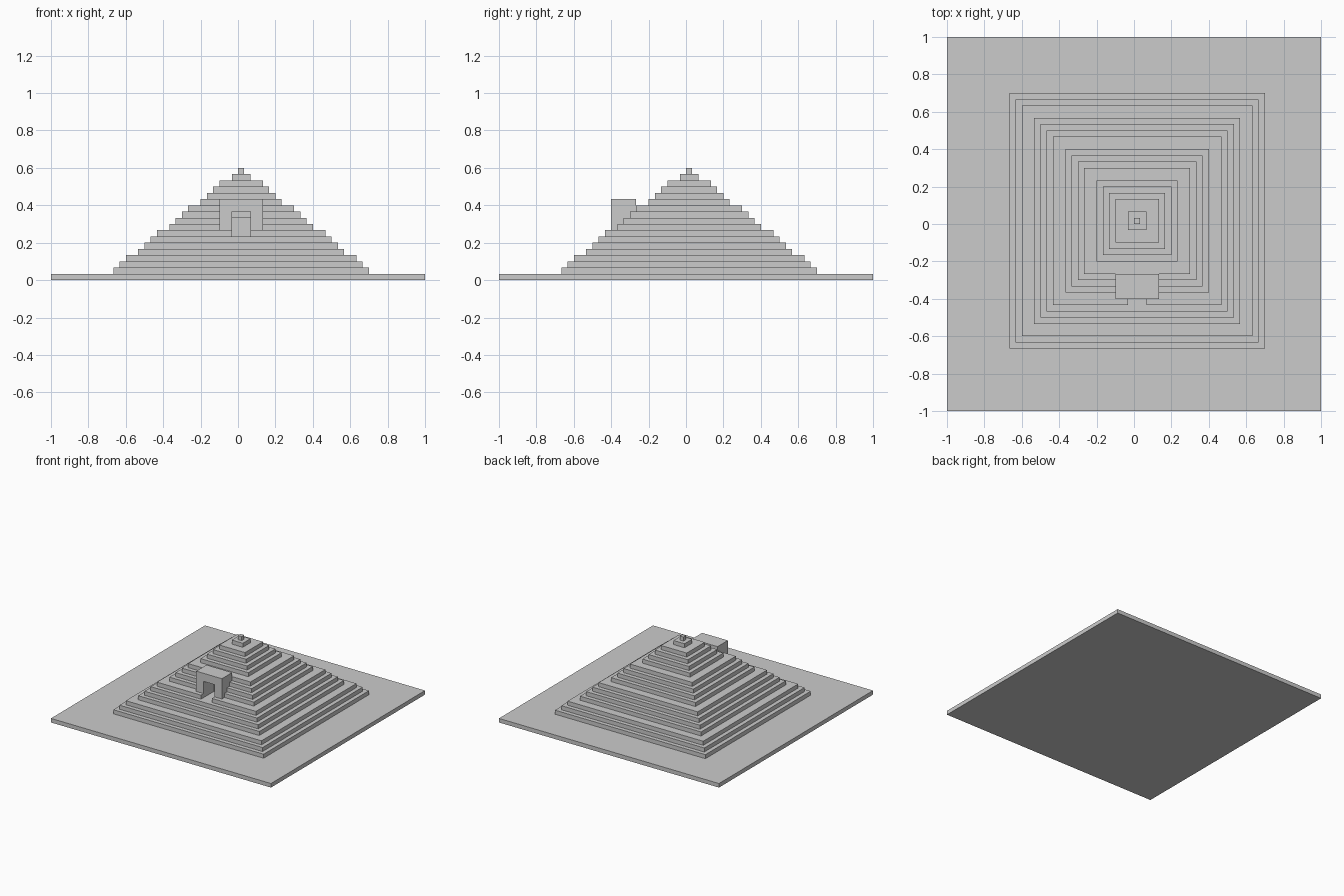
import bpy
from mathutils import Vector

if "Cube" in bpy.data.objects:
    bpy.data.objects.remove(bpy.data.objects["Cube"])

U = 1 / 30  # one block of the stepped grid


def box(name, lo, hi):
    """Box between two corners given in blocks."""
    lo, hi = Vector(lo) * U, Vector(hi) * U
    bpy.ops.mesh.primitive_cube_add(size=1, location=(lo + hi) / 2)
    ob = bpy.context.object
    ob.name = name
    ob.scale = hi - lo
    bpy.ops.object.transform_apply(location=False, rotation=False, scale=True)
    return ob


def carve(ob, cutter):
    mod = ob.modifiers.new("doorway", 'BOOLEAN')
    mod.operation = 'DIFFERENCE'
    mod.solver = 'EXACT'
    mod.object = cutter


def make_cutter(name, lo, hi):
    ob = box(name, lo, hi)
    ob.hide_render = True
    ob.display_type = 'WIRE'
    return ob


# Ground slab
box("base_slab", (-30, -30, 0), (30, 30, 1))

# Stepped tiers, one block high each, centred half a block off the origin
edges = [21, 20, 19, 17, 16, 15, 14, 12, 11, 10, 9, 7, 6, 5, 4, 2, 1]
tiers = [box(f"tier_{z}", (1 - e, 1 - e, z), (e, e, z + 1))
         for z, e in enumerate(edges, start=1)]

# Entrance block on the front slope
entrance = box("entrance_block", (-3, -12, 8), (4, -8, 13))

# Doorway through the entrance and passage into the tiers behind it
door_cut = make_cutter("doorway_cutter", (-1, -14, 6.5), (2, -7, 11))
passage_cut = make_cutter("passage_cutter", (-1, -14, 6.5), (2, -8, 10.5))
carve(entrance, door_cut)
for tier in tiers[6:9]:
    carve(tier, passage_cut)
